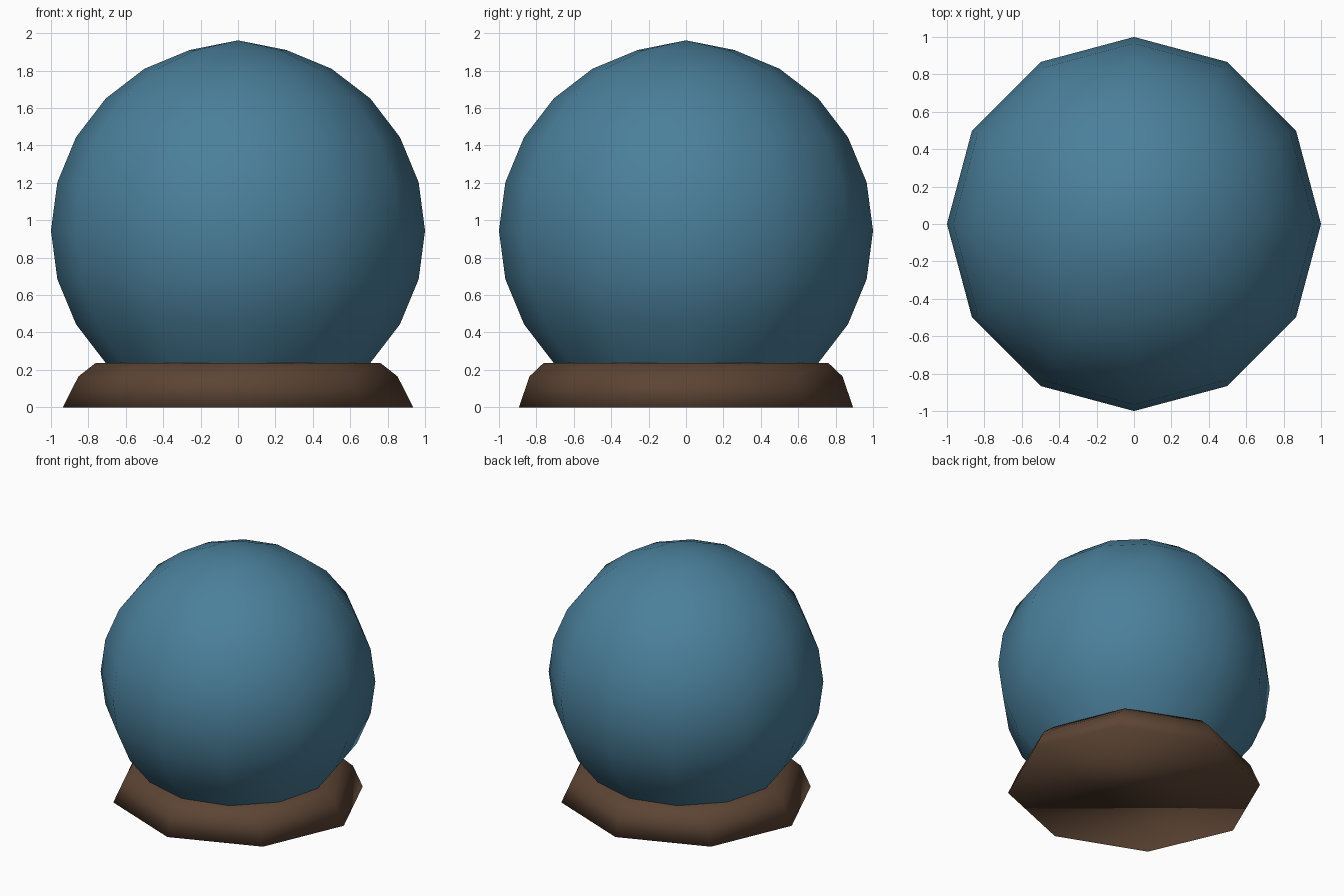
import bpy, bmesh, math

if "Cube" in bpy.data.objects:
    bpy.data.objects.remove(bpy.data.objects["Cube"])


def material(name, rgb):
    m = bpy.data.materials.new(name)
    m.diffuse_color = (*rgb, 1.0)
    m.use_nodes = True
    m.node_tree.nodes["Principled BSDF"].inputs["Base Color"].default_value = m.diffuse_color
    return m


def lathe(name, rings, sides, mat, top=None, cap_top=False, cap_bottom=False):
    """Stack elliptical rings (rx, ry, z) and join them with quads."""
    bm = bmesh.new()
    loops = []
    for rx, ry, z in rings:
        loops.append([bm.verts.new((rx * math.cos(2 * math.pi * i / sides),
                                    ry * math.sin(2 * math.pi * i / sides), z))
                      for i in range(sides)])
    for low, high in zip(loops, loops[1:]):
        for i in range(sides):
            j = (i + 1) % sides
            bm.faces.new((low[i], low[j], high[j], high[i]))
    if cap_bottom:
        bm.faces.new(loops[0][::-1])
    if cap_top:
        bm.faces.new(loops[-1])
    if top is not None:
        pole = bm.verts.new((0, 0, top))
        for i in range(sides):
            bm.faces.new((loops[-1][i], loops[-1][(i + 1) % sides], pole))
    for f in bm.faces:
        f.smooth = True
    mesh = bpy.data.meshes.new(name)
    bm.to_mesh(mesh)
    bm.free()
    mesh.materials.append(mat)
    ob = bpy.data.objects.new(name, mesh)
    bpy.context.collection.objects.link(ob)
    return ob


blue = material("glass_blue", (0.069, 0.214, 0.328))
brown = material("dark_wood", (0.107, 0.058, 0.034))

# Globe: 12-sided sphere, cut off at 45 degrees below its equator
globe_rings = []
for deg in range(-45, 76, 15):
    a = math.radians(deg)
    globe_rings.append((math.cos(a), math.cos(a), 0.944 + math.sin(a)))
lathe("globe", globe_rings, 12, blue, top=1.962)

# Base: eight-sided flared plinth, slightly wider than deep
lathe("base", [(0.937, 0.893, 0.0), (0.853, 0.837, 0.165), (0.76, 0.76, 0.238)],
      8, brown, cap_top=True, cap_bottom=True)
